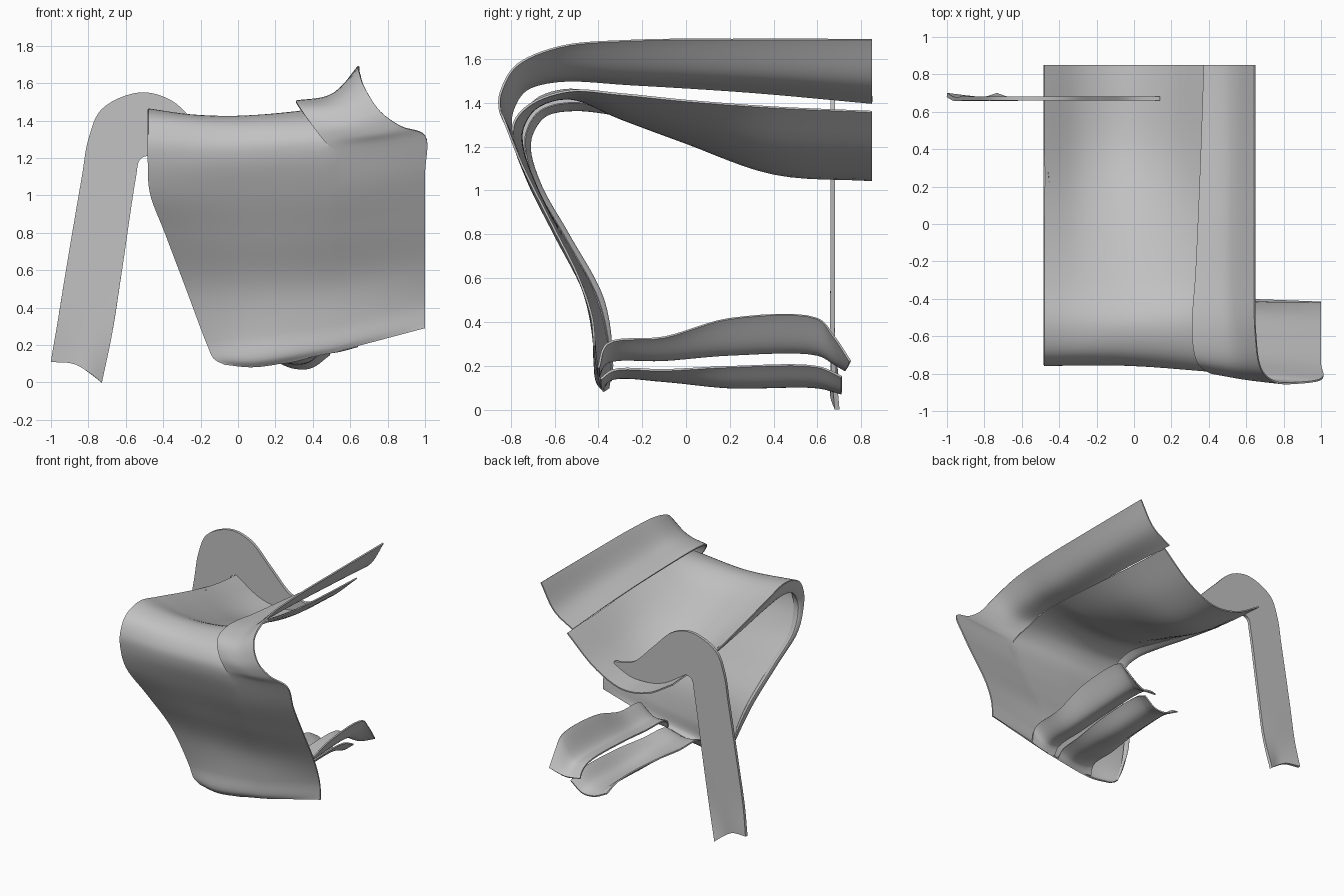
import bpy, bmesh, math
from mathutils import Vector

if "Cube" in bpy.data.objects:
    bpy.data.objects.remove(bpy.data.objects["Cube"])

grey = bpy.data.materials.new("plain grey")
grey.use_nodes = True
grey.diffuse_color = (0.54, 0.54, 0.54, 1)
bsdf = next(n for n in grey.node_tree.nodes if n.type == 'BSDF_PRINCIPLED')
bsdf.inputs["Base Color"].default_value = grey.diffuse_color


def smooth_path(points, count):
    """Sample a centripetal spline through the points, evenly by section."""
    p = [Vector(q) for q in points]
    p = [2 * p[0] - p[1]] + p + [2 * p[-1] - p[-2]]
    out = []
    for i in range(count):
        t = i / (count - 1) * (len(p) - 3)
        k = min(int(t), len(p) - 4)
        t -= k
        a, b, c, d = p[k:k + 4]
        e, f, g = [max(s.length, 1e-6) ** 0.5 for s in (b - a, c - b, d - c)]
        m = f * ((b - a) / e - (c - a) / (e + f) + (c - b) / f)
        n = f * ((c - b) / f - (d - b) / (f + g) + (d - c) / g)
        out.append(b + t * (m + t * (3 * (c - b) - 2 * m - n
                                     + t * (2 * (b - c) + m + n))))
    return out


def loft(bm, rows, across, per_row):
    """Skin a smooth surface over a list of cross-sections."""
    rows = [smooth_path(r, across) for r in rows]
    along = (len(rows) - 1) * per_row + 1
    columns = [smooth_path(c, along) for c in zip(*rows)]
    grid = [[bm.verts.new(v) for v in c] for c in columns]
    for c, d in zip(grid, grid[1:]):
        for j in range(along - 1):
            bm.faces.new((c[j], d[j], d[j + 1], c[j + 1]))


def sheet(name, lofts, thickness, across=20, per_row=6):
    bm = bmesh.new()
    for rows in lofts:
        loft(bm, rows, across, per_row)
    bmesh.ops.remove_doubles(bm, verts=bm.verts, dist=0.004)
    bmesh.ops.recalc_face_normals(bm, faces=bm.faces)
    mesh = bpy.data.meshes.new(name)
    bm.to_mesh(mesh)
    bm.free()
    ob = bpy.data.objects.new(name, mesh)
    bpy.context.collection.objects.link(ob)
    mesh.materials.append(grey)
    bpy.ops.object.select_all(action='DESELECT')
    ob.select_set(True)
    bpy.context.view_layer.objects.active = ob
    mod = ob.modifiers.new("thickness", 'SOLIDIFY')
    mod.thickness = thickness
    mod.offset = 0
    bpy.ops.object.modifier_apply(modifier=mod.name)
    bpy.ops.object.shade_smooth_by_angle(angle=math.radians(40))
    return ob


def at_y(y, *xz):
    return [(x, y, z) for x, z in xz]


# Points shared by the two halves of the front panel, top to bottom
seam = [(.5, -.79, 1.24), (.5, -.72, 1.04), (.5, -.6, .8),
        (.5, -.46, .52), (.5, -.42, .3), (.5, -.415, .19), (.5, -.4, .16)]

# Dished top sheet that rolls over the front edge
dish = [
    at_y(.85, (-.48, 1.2), (-.27, 1.08), (-.05, 1.05), (.18, 1.15), (.42, 1.36)),
    at_y(.4, (-.48, 1.24), (-.27, 1.11), (-.05, 1.08), (.18, 1.18), (.42, 1.38)),
    at_y(0, (-.48, 1.33), (-.27, 1.24), (-.05, 1.22), (.17, 1.28), (.42, 1.41)),
    at_y(-.3, (-.48, 1.41), (-.27, 1.35), (-.05, 1.33), (.16, 1.36), (.41, 1.44)),
    at_y(-.53, (-.48, 1.46), (-.27, 1.43), (-.05, 1.42), (.16, 1.43), (.4, 1.455)),
    [(-.48, -.69, 1.41), (-.05, -.68, 1.38), (.41, -.7, 1.4)],
    [(-.48, -.75, 1.3), (-.05, -.745, 1.29), (.46, -.78, 1.32)],
]
left_panel = [
    [(-.48, -.745, 1.19), (0, -.75, 1.2)],
    [(-.47, -.69, 1.02), (0, -.69, 1.03)],
    [(-.385, -.56, .79), (.05, -.57, .78)],
    [(-.275, -.41, .5), (.1, -.44, .5)],
    [(-.17, -.35, .22), (.1, -.4, .25)],
    [(-.13, -.35, .13), (.08, -.4, .12)],
    [(-.07, -.355, .095), (.1, -.375, .085)],
]
main_rows = dish + [r + [s] for r, s in zip(left_panel, seam)]

# Rolled hem along the free side, widest at the bend: (width, depth y, depth z)
hem = [(.01, 0, -.01), (.05, 0, -.04), (.07, .01, -.07), (.08, .02, -.095),
       (.08, .05, -.07), (.08, .05, -.04), (.07, .035, -.01), (.06, .03, 0),
       (.05, .03, 0), (.04, .035, 0), (.02, .015, 0), (.01, .01, 0)]
hem_rows = [[r[0], Vector(r[0]) + Vector((.25 * w, dy, dz)),
             Vector(r[0]) + Vector((w, .4 * dy, .4 * dz - .25 * w))]
            for r, (w, dy, dz) in zip(main_rows[1:], hem)]

# Overlapping raised flap that runs into the wide side of the front panel
flap = [
    at_y(.85, (.375, 1.4), (.53, 1.5), (.645, 1.69)),
    at_y(.3, (.355, 1.45), (.52, 1.52), (.645, 1.69)),
    at_y(-.25, (.33, 1.485), (.5, 1.53), (.645, 1.685)),
    at_y(-.58, (.31, 1.5), (.5, 1.53), (.65, 1.655)),
    [(.335, -.73, 1.46), (.52, -.755, 1.48), (.68, -.775, 1.57)],
    [(.4, -.79, 1.37), (.57, -.82, 1.39), (.76, -.845, 1.45)],
    [(.455, -.8, 1.3), (.66, -.83, 1.325), (.87, -.85, 1.37)],
]
right_edge = [(1, -.83, 1.32), (1, -.75, 1.12), (1, -.62, .86),
              (1, -.49, .6), (1, -.43, .42), (1, -.42, .32), (1, -.42, .29)]
flap_rows = flap + [[s, e] for s, e in zip(seam, right_edge)]
sheet("draped_sheet", [main_rows, flap_rows], 0.01)
sheet("side_hem", [hem_rows], 0.006, across=9)

# Two trough-shaped fingers reaching back from the lower edge
upper = [
    [(.43, -.4, .15), (.54, -.4, .165), (.64, -.4, .19)],
    at_y(-.36, (.42, .22), (.53, .22), (.64, .3)),
    at_y(-.1, (.42, .24), (.53, .23), (.64, .33)),
    at_y(.2, (.41, .27), (.52, .255), (.645, .415)),
    at_y(.6, (.41, .27), (.52, .255), (.645, .415)),
    [(.41, .68, .23), (.52, .68, .21), (.645, .67, .34)],
    [(.4, .72, .19), (.52, .73, .18), (.645, .75, .22)],
]
lower = [
    [(.1, -.375, .1), (.2, -.385, .1), (.3, -.39, .115), (.4, -.39, .14)],
    at_y(-.33, (.11, .17), (.21, .145), (.31, .145), (.41, .18)),
    at_y(-.1, (.13, .17), (.24, .135), (.34, .135), (.44, .18)),
    at_y(.2, (.15, .19), (.26, .11), (.37, .11), (.47, .195)),
    at_y(.6, (.16, .19), (.27, .11), (.38, .11), (.48, .195)),
    at_y(.71, (.18, .13), (.29, .08), (.39, .08), (.49, .15)),
]
sheet("upper_finger", [upper], 0.01)
sheet("lower_finger", [lower], 0.01)

# Upright leg plate that bends over and tapers into the dish
leg = [
    [(-1, .69, .11), (-.88, .675, .1), (-.8, .67, .055), (-.73, .69, 0)],
    at_y(.67, (-.965, .32), (-.675, .25)),
    at_y(.67, (-.92, .6), (-.62, .6)),
    at_y(.67, (-.835, 1.1), (-.545, 1.1)),
    at_y(.67, (-.8, 1.3), (-.525, 1.19)),
    at_y(.67, (-.73, 1.46), (-.48, 1.21)),
    at_y(.67, (-.53, 1.55), (-.4, 1.16)),
    at_y(.67, (-.36, 1.51), (-.27, 1.09)),
    at_y(.67, (-.19, 1.35), (-.12, 1.065)),
    at_y(.67, (-.02, 1.19), (.01, 1.075)),
    at_y(.67, (.14, 1.15), (.14, 1.13)),
]
sheet("leg_plate", [leg], 0.022, across=12)
